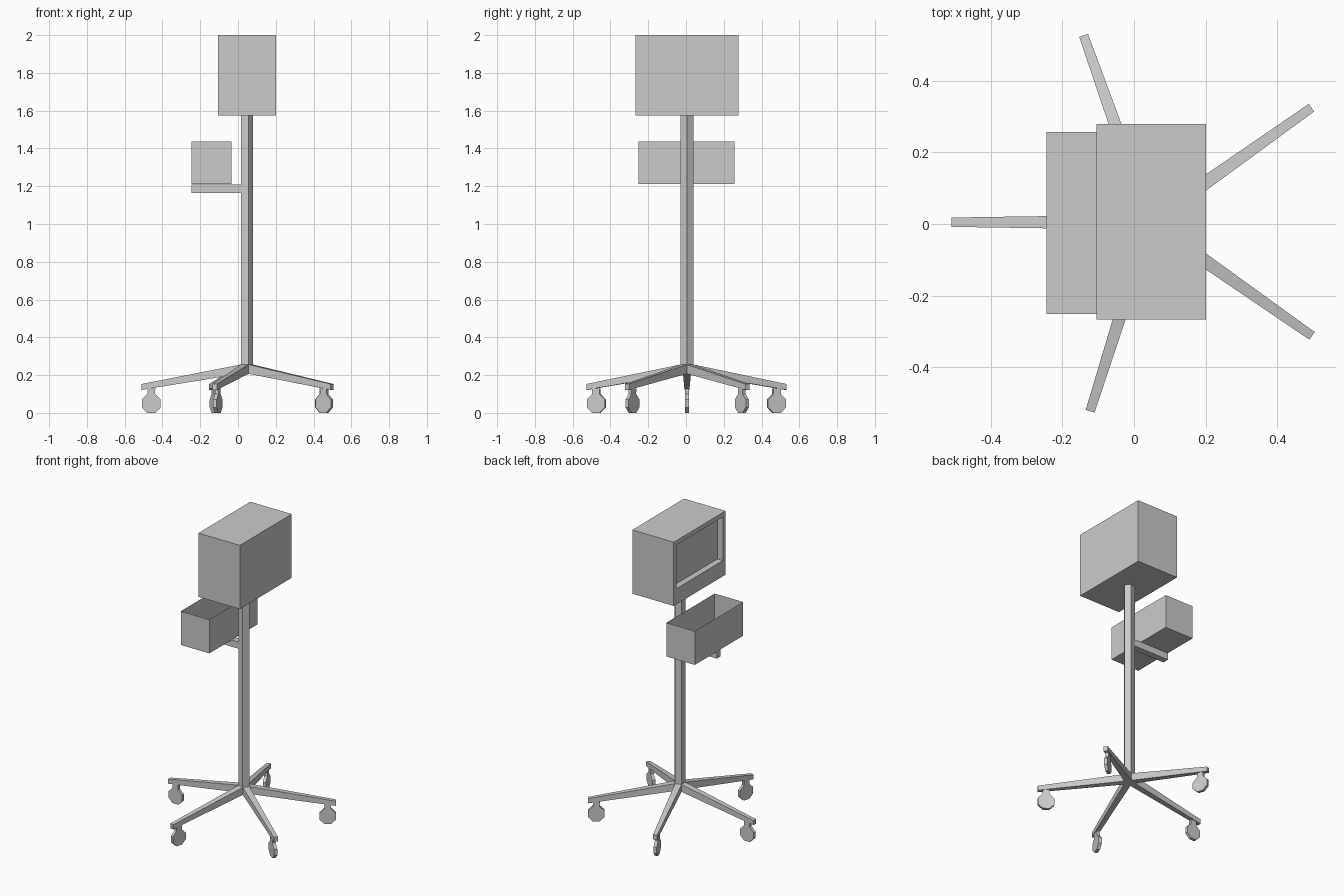
import bpy
import bmesh
from math import cos, sin, pi, radians
from mathutils import Matrix, Vector

cube = bpy.data.objects.get("Cube")
if cube:
    bpy.data.objects.remove(cube, do_unlink=True)

grey = bpy.data.materials.new("plain grey")
grey.use_nodes = True
colour = (0.6, 0.6, 0.6, 1)
grey.diffuse_color = colour
grey.node_tree.nodes["Principled BSDF"].inputs["Base Color"].default_value = colour

AXIS = Vector((0.044, 0.005, 0))   # centre line of the pole


def finish(name, bm, matrix=Matrix()):
    bm.normal_update()
    mesh = bpy.data.meshes.new(name)
    bm.to_mesh(mesh)
    bm.free()
    mesh.materials.append(grey)
    obj = bpy.data.objects.new(name, mesh)
    obj.matrix_world = matrix
    bpy.context.collection.objects.link(obj)
    return obj


def loft(name, start, end, matrix=Matrix()):
    """Solid between two matching outlines."""
    bm = bmesh.new()
    a = [bm.verts.new(p) for p in start]
    b = [bm.verts.new(p) for p in end]
    bm.faces.new(a)
    bm.faces.new(b[::-1])
    for i in range(len(a)):
        j = (i + 1) % len(a)
        bm.faces.new((a[i], b[i], b[j], a[j]))
    bmesh.ops.recalc_face_normals(bm, faces=bm.faces)
    return finish(name, bm, matrix)


def box(low, high):
    low, high = Vector(low), Vector(high)
    bm = bmesh.new()
    bmesh.ops.create_cube(bm, size=1)
    for v in bm.verts:
        v.co = (low + high) / 2 + v.co * (high - low)
    bm.normal_update()
    return bm


def rectangle(x, half_width, bottom, top):
    return [(x, -half_width, bottom), (x, half_width, bottom),
            (x, half_width, top), (x, -half_width, top)]


# Five-sided pole
R = 0.036
ring = [(R * cos(k * 2 * pi / 5), R * sin(k * 2 * pi / 5)) for k in range(5)]
loft("pole", [(x, y, 0.207) for x, y in ring], [(x, y, 1.575) for x, y in ring],
     Matrix.Translation(AXIS))

# Caster outline: octagonal wheel with a stem on its top edge
wheel_r = 0.05 / cos(pi / 8)
caster = [(0.503 + wheel_r * cos(a), 0.05 + wheel_r * sin(a))
          for a in (pi / 2 + pi / 8 + k * pi / 4 for k in range(8))]
caster += [(0.524, 0.13), (0.482, 0.13)]

# Five tapered legs with casters
for n, angle in enumerate((35.3, 109.5, 180, 252.5, 325)):
    place = Matrix.Translation(AXIS) @ Matrix.Rotation(radians(angle), 4, 'Z')
    loft(f"leg_{n + 1}", rectangle(0.029, 0.021, 0.207, 0.256),
         rectangle(0.554, 0.013, 0.122, 0.153), place)
    loft(f"caster_{n + 1}", [(x, -0.01, z) for x, z in caster],
         [(x, 0.01, z) for x, z in caster], place)

# Bracket under the tray
finish("tray_arm", box((-0.245, -0.016, 1.165), (0.016, 0.026, 1.21)))

# Open-topped tray with thin walls
bm = box((-0.245, -0.252, 1.211), (-0.035, 0.257, 1.436))
bmesh.ops.delete(bm, geom=[f for f in bm.faces if f.normal.z > 0.9], context='FACES_ONLY')
finish("tray", bm)

# Monitor housing with a recessed screen on the -x side
bm = box((-0.105, -0.267, 1.575), (0.201, 0.279, 2.0))
screen = next(f for f in bm.faces if f.normal.x < -0.9)
bmesh.ops.inset_region(bm, faces=[screen], thickness=0.042)
for v in screen.verts:
    if v.co.z < 1.7:
        v.co.z += 0.075
pocket = bmesh.ops.extrude_face_region(bm, geom=[screen])["geom"]
bmesh.ops.translate(bm, verts=[g for g in pocket if isinstance(g, bmesh.types.BMVert)],
                    vec=(0.04, 0, 0))
if screen.is_valid:
    bmesh.ops.delete(bm, geom=[screen], context='FACES_ONLY')
bmesh.ops.recalc_face_normals(bm, faces=bm.faces)
finish("monitor", bm)
